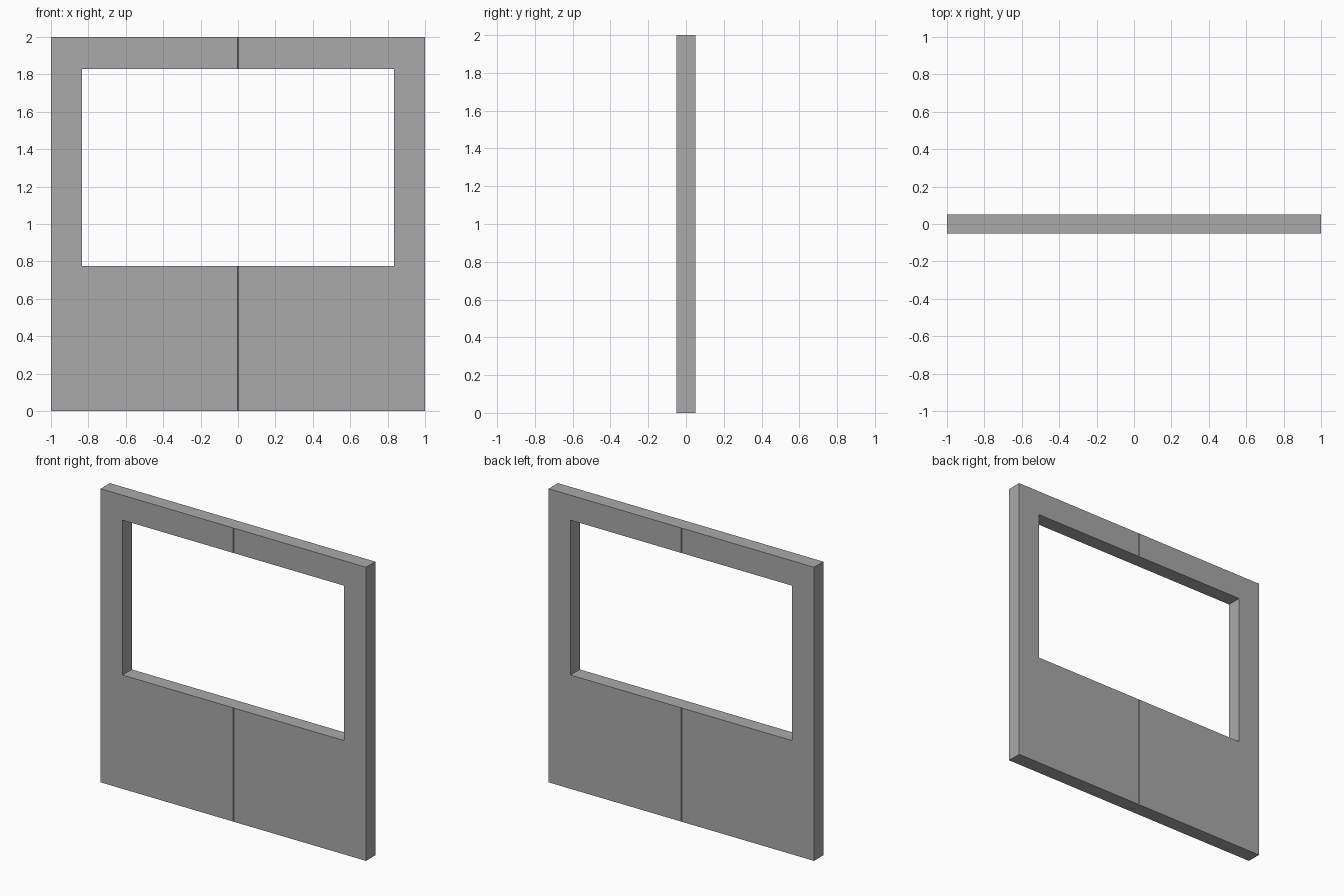
import bpy, bmesh

if "Cube" in bpy.data.objects:
    bpy.data.objects.remove(bpy.data.objects["Cube"])

# Single flat grey
grey = bpy.data.materials.new("grey")
grey.diffuse_color = (0.4, 0.4, 0.4, 1)
grey.use_nodes = True
grey.node_tree.nodes["Principled BSDF"].inputs["Base Color"].default_value = grey.diffuse_color

T = 0.05              # half thickness
W, H = 1.0, 2.0       # half width, height
OX, Z0, Z1 = 0.835, 0.775, 1.83   # window opening


def panel_half():
    """Right half of the panel outline: a C shape extruded through y."""
    outline = [(0, 0), (W, 0), (W, H), (0, H), (0, Z1), (OX, Z1), (OX, Z0), (0, Z0)]
    bm = bmesh.new()
    face = bm.faces.new([bm.verts.new((x, -T, z)) for x, z in outline])
    new = bmesh.ops.extrude_face_region(bm, geom=[face])["geom"]
    bmesh.ops.translate(bm, vec=(0, 2 * T, 0),
                        verts=[v for v in new if isinstance(v, bmesh.types.BMVert)])
    # remove the internal faces on the centre plane
    inner = [f for f in bm.faces if all(abs(v.co.x) < 1e-6 for v in f.verts)]
    bmesh.ops.delete(bm, geom=inner, context="FACES_ONLY")
    # hairline seam: cut beside the centre, then sink the centre edges
    bmesh.ops.bisect_plane(bm, geom=bm.verts[:] + bm.edges[:] + bm.faces[:],
                           plane_co=(0.003, 0, 0), plane_no=(1, 0, 0))
    for v in bm.verts:
        if abs(v.co.x) < 1e-6:
            v.co.y *= 0.92
    bmesh.ops.recalc_face_normals(bm, faces=bm.faces)
    return bm


# Window panel, mirrored about the centre seam
mesh = bpy.data.meshes.new("window_wall")
bm = panel_half()
bm.to_mesh(mesh)
bm.free()
mesh.materials.append(grey)
wall = bpy.data.objects.new("window_wall", mesh)
bpy.context.collection.objects.link(wall)
mirror = wall.modifiers.new("mirror", "MIRROR")
mirror.use_axis[0] = True
mirror.use_clip = True
